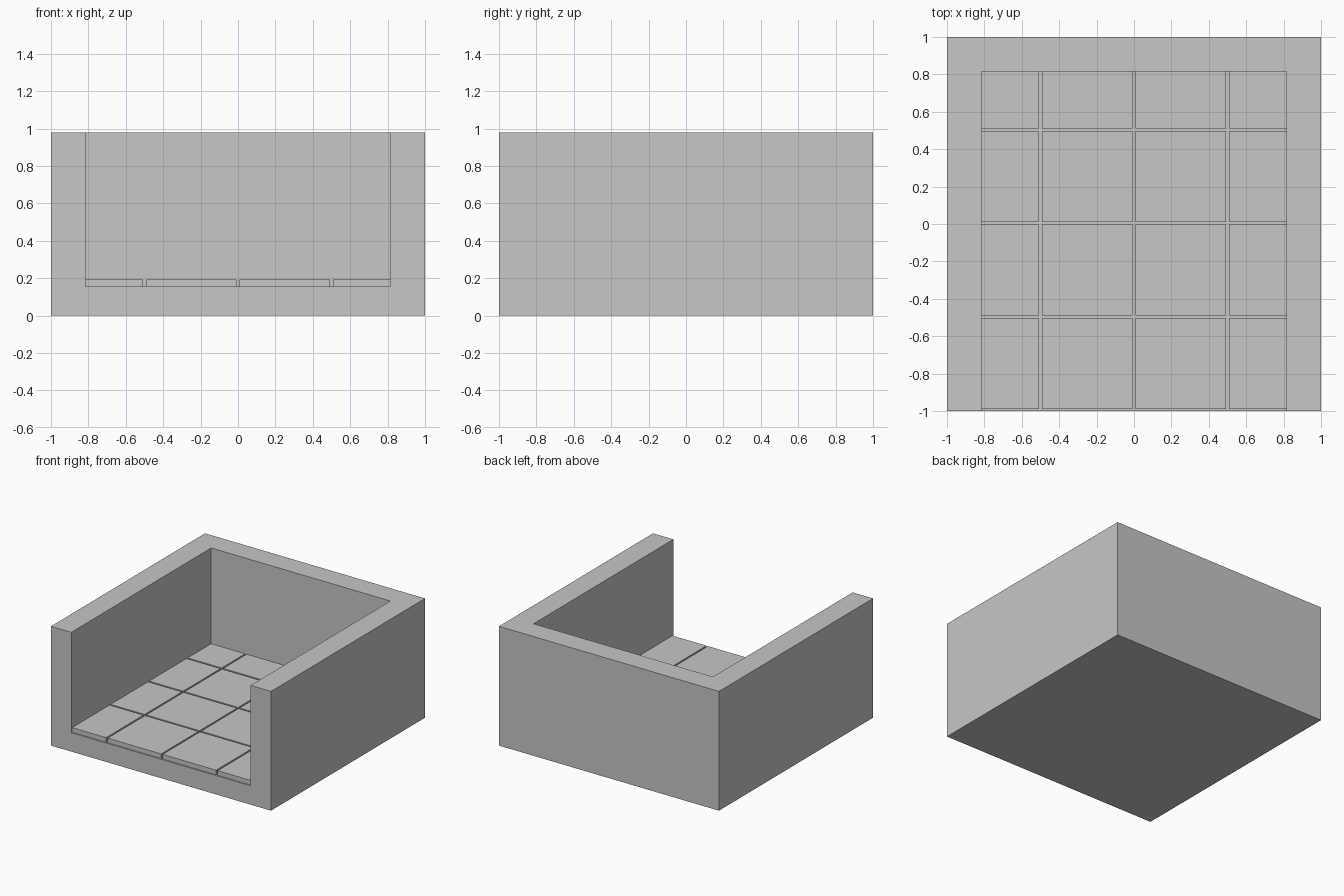
import bpy
import bmesh
from mathutils import Vector

default = bpy.data.objects.get("Cube")
if default:
    bpy.data.objects.remove(default, do_unlink=True)

HEIGHT = 0.98
INNER = 0.815      # inside face of the walls
FLOOR = 0.193      # top of the paving tiles
GROOVE_Z = 0.155   # bottom of the grooves
HALF = 0.007       # half the groove width
SHIFT = 0.004      # the cross grooves sit slightly towards the back

stone = bpy.data.materials.new("grey stone")
stone.use_nodes = True
colour = (0.57, 0.57, 0.57, 1)
stone.diffuse_color = colour
stone.node_tree.nodes["Principled BSDF"].inputs["Base Color"].default_value = colour


def box(name, low, high):
    """Box object between two opposite corners."""
    low, high = Vector(low), Vector(high)
    bm = bmesh.new()
    bmesh.ops.create_cube(bm, size=1)
    for v in bm.verts:
        v.co = (low + high) / 2 + v.co * (high - low)
    mesh = bpy.data.meshes.new(name)
    bm.to_mesh(mesh)
    bm.free()
    mesh.materials.append(stone)
    obj = bpy.data.objects.new(name, mesh)
    bpy.context.collection.objects.link(obj)
    return obj


def carve(target, low, high):
    """Cut a box out of the target and discard the cutter."""
    cutter = box("cutter", low, high)
    cutter.hide_render = True
    mod = target.modifiers.new("carve", "BOOLEAN")
    mod.operation = "DIFFERENCE"
    mod.solver = "EXACT"
    mod.object = cutter
    bpy.context.view_layer.objects.active = target
    bpy.ops.object.modifier_apply(modifier=mod.name)
    bpy.data.objects.remove(cutter, do_unlink=True)


# Solid block, opened at the top and front to leave three walls
walled_floor = box("walled_floor", (-1, -1, 0), (1, 1, HEIGHT))
carve(walled_floor, (-INNER, -1.1, FLOOR), (INNER, INNER, HEIGHT + 0.1))

# Lengthwise grooves between tile columns
for x in (-0.5, 0, 0.5):
    carve(walled_floor, (x - HALF, -1.1, GROOVE_Z), (x + HALF, INNER, FLOOR + 0.1))

# Cross grooves between tile rows, with a half groove at the front edge
for y in (-1, -0.5, 0, 0.5):
    front = -1.1 if y == -1 else y + SHIFT - HALF
    carve(walled_floor, (-INNER, front, GROOVE_Z), (INNER, y + SHIFT + HALF, FLOOR + 0.1))
